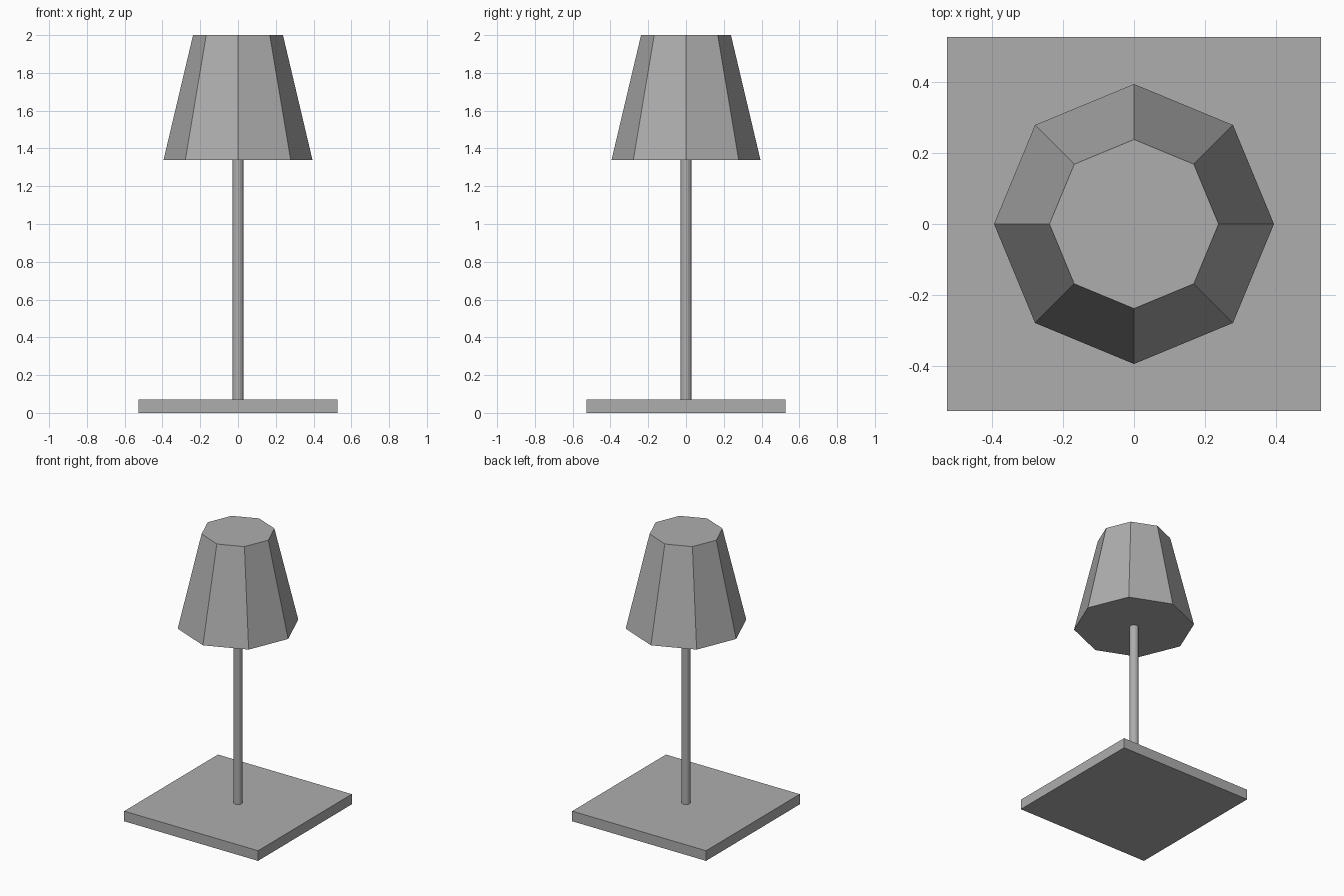
import bpy

cube = bpy.data.objects.get("Cube")
if cube:
    bpy.data.objects.remove(cube, do_unlink=True)

# One plain grey for the whole lamp
grey = bpy.data.materials.new("mid_grey")
grey.use_nodes = True
colour = (0.42, 0.42, 0.42, 1)
grey.diffuse_color = colour
grey.node_tree.nodes["Principled BSDF"].inputs["Base Color"].default_value = colour


def finish(name):
    part = bpy.context.object
    part.name = name
    part.data.name = name
    part.data.materials.append(grey)


def tapered_part(name, sides, bottom_radius, top_radius, bottom, top):
    bpy.ops.mesh.primitive_cone_add(
        vertices=sides, radius1=bottom_radius, radius2=top_radius,
        depth=top - bottom, location=(0, 0, (bottom + top) / 2))
    finish(name)


# Square foot plate
base_width, base_height = 1.052, 0.072
bpy.ops.mesh.primitive_cube_add(size=1, location=(0, 0, base_height / 2))
bpy.context.object.scale = (base_width, base_width, base_height)
bpy.ops.object.transform_apply(location=False, rotation=False, scale=True)
finish("base")

# Thin upright and closed eight-sided shade
tapered_part("pole", 16, 0.029, 0.029, base_height, 1.34)
tapered_part("shade", 8, 0.394, 0.238, 1.34, 2.0)
